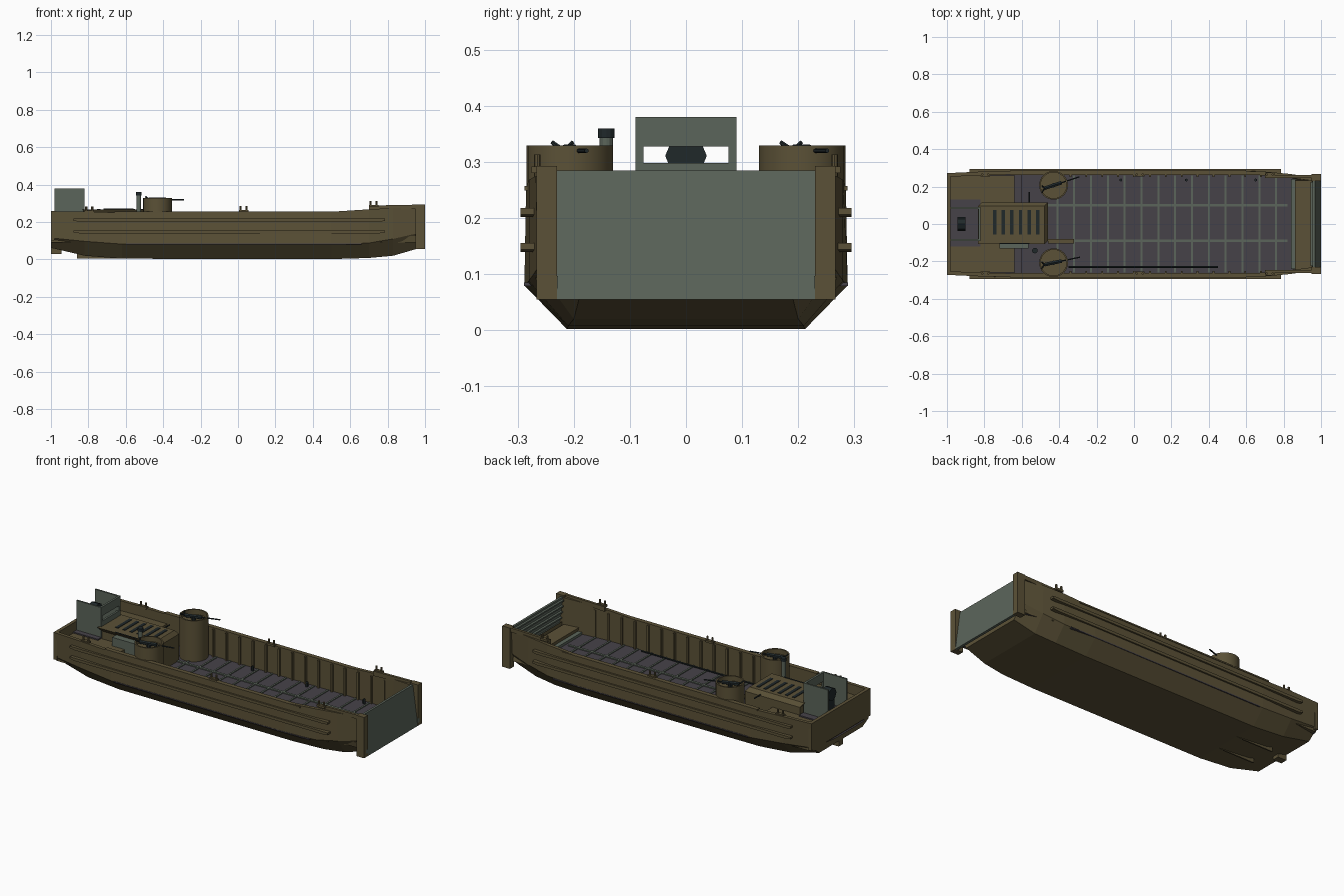
import bpy, bmesh, math
from mathutils import Vector

if "Cube" in bpy.data.objects:
    bpy.data.objects.remove(bpy.data.objects["Cube"], do_unlink=True)


def material(name, color):
    m = bpy.data.materials.new(name)
    m.use_nodes = True
    m.diffuse_color = (*color, 1)
    m.node_tree.nodes["Principled BSDF"].inputs["Base Color"].default_value = (*color, 1)
    return m


OLIVE = material("olive paint", (0.105, 0.083, 0.038))
GREEN = material("grey green", (0.105, 0.13, 0.103))
DECK = material("deck grey", (0.062, 0.055, 0.066))
DARK = material("dark steel", (0.014, 0.021, 0.023))


def finish(name, bm, *mats):
    bmesh.ops.recalc_face_normals(bm, faces=bm.faces[:])
    me = bpy.data.meshes.new(name)
    bm.to_mesh(me)
    bm.free()
    ob = bpy.data.objects.new(name, me)
    bpy.context.collection.objects.link(ob)
    for m in mats:
        me.materials.append(m)
    return ob


def box(name, xs, ys, zs, mat, taper=0.0):
    """Box from ranges; taper pulls the top edges inward."""
    bm = bmesh.new()
    bmesh.ops.create_cube(bm, size=1)
    for v in bm.verts:
        top = v.co.z > 0
        v.co = [r[0] if c < 0 else r[1] for c, r in zip(v.co, (xs, ys, zs))]
        if top and taper:
            v.co.x += taper if v.co.x == xs[0] else -taper
            v.co.y += taper if v.co.y == ys[0] else -taper
    return finish(name, bm, mat)


def rod(name, a, b, radius, mat, sides=8):
    a, b = Vector(a), Vector(b)
    bm = bmesh.new()
    bmesh.ops.create_cone(bm, cap_ends=True, segments=sides, radius1=radius,
                          radius2=radius, depth=(b - a).length)
    turn = (b - a).to_track_quat("Z", "Y")
    for v in bm.verts:
        v.co = turn @ v.co + (a + b) / 2
    return finish(name, bm, mat)


def prism(name, profile, ys, mat):
    """Extrude an x-z profile across y."""
    bm = bmesh.new()
    face = bm.faces.new([bm.verts.new((x, ys[0], z)) for x, z in profile])
    side = bmesh.ops.extrude_face_region(bm, geom=[face])["geom"]
    moved = [g for g in side if isinstance(g, bmesh.types.BMVert)]
    bmesh.ops.translate(bm, verts=moved, vec=(0, ys[1] - ys[0], 0))
    return finish(name, bm, mat)


# Hull: U-shaped sections lofted along x
FLOOR = 0.09
stations = [  # x, top width, chine width, chine z, bottom width, bottom z, top z
    (-1.0, .272, .265, .115, .20, .062, .258),
    (-.82, .28, .275, .097, .21, .02, .256),
    (-.62, .285, .286, .082, .212, .004, .25),
    (.5, .285, .288, .08, .212, .002, .255),
    (.7, .28, .28, .088, .21, .008, .268),
    (.83, .268, .265, .11, .20, .02, .275),
    (.96, .25, .245, .14, .19, .058, .28),
]
bm = bmesh.new()
rings = []
for x, tw, cw, cz, bw, bz, tz in stations:
    half = [(bw, bz), (cw, cz), (tw, tz), (tw - .02, tz), (tw - .02, FLOOR)]
    loop = half + [(-y, z) for y, z in reversed(half)]
    rings.append([bm.verts.new((x, y, z)) for y, z in loop])
for r, s in zip(rings, rings[1:]):
    for i in range(len(r)):
        j = (i + 1) % len(r)
        f = bm.faces.new((r[i], r[j], s[j], s[i]))
        f.material_index = 1 if i == 4 else 0
for ring in (rings[0], rings[-1]):
    bm.faces.new(ring)
hull = finish("hull", bm, OLIVE, DECK)

# Stern deck, transom and helm well
box("stern_deck", (-.99, -.64), (-.26, .26), (FLOOR, .2), OLIVE)
box("transom", (-1, -.98), (-.271, .271), (.1, .258), OLIVE)
box("helm_floor", (-.98, -.82), (-.12, .13), (.2, .207), DECK)
box("stern_bracket", (-1, -.945), (-.02, .02), (.03, .065), OLIVE)
box("side_deck", (-.64, -.6), (-.262, .262), (FLOOR, .12), DECK)

# Bow sill and cheek framing
box("bow_sill", (.87, .96), (-.24, .24), (FLOOR, .125), OLIVE, .008)
box("sill_bar", (.84, .865), (-.24, .24), (FLOOR, .105), GREEN)
prism("ramp", [(.985, .055), (1, .055), (.968, .285), (.955, .285)], (-.23, .23), GREEN)
for i in range(6):
    z = .09 + i * .035
    x = .985 - (z - .055) * .13
    box("ramp_rib", (x - .014, x), (-.225, .225), (z, z + .008), GREEN)

# Floor grid
for y in (-.09, .1):
    box("floor_runner", (-.46, .82), (y - .007, y + .007), (FLOOR, .096), GREEN)
for i in range(14):
    x = -.41 + i * .09
    box("floor_slat", (x - .005, x + .005), (-.26, .26), (FLOOR, .095), GREEN)
rod("floor_pipe", (-.35, -.23, .105), (.45, -.23, .105), .005, DARK, 6)
for x in (-.07, .28, .65):
    rod("floor_ring", (x, .235, FLOOR), (x, .235, .115), .008, DARK, 6)

for s in (-1, 1):
    def span(a, b):
        return tuple(sorted((s * a, s * b)))

    # Bow posts, bulwarks and hinges
    box("bow_post", (.95, 1), span(.23, .266), (.055, .293), OLIVE)
    prism("bow_bulwark", [(.7, .26), (.96, .27), (.96, .293), (.7, .288)],
          span(.247, .262), OLIVE)
    box("ramp_hinge", (.985, 1.0), span(.228, .246), (.072, .097), GREEN)

    # Rubbing rails with tapered ends
    for z in (.148, .21):
        prism("rub_rail", [(-.88, z - .003), (-.85, z - .008), (.76, z - .008),
                           (.785, z - .004), (.785, z + .008), (-.88, z + .008)],
              span(.27, .295), OLIVE)
    box("chine_strip", (-.6, .66), span(.27, .289), (.079, .085), DECK)
    box("gunwale_cap", (-.66, .6), span(.262, .288), (.249, .257), OLIVE)

    # Wall ribs
    for i in range(14):
        x = -.34 + i * .085
        box("wall_rib", (x - .005, x + .005), span(.252, .268), (FLOOR, .25), OLIVE)

    # Paired mooring posts on the gunwales
    for x, z in ((-.795, .25), (.03, .252), (.725, .28)):
        box("cleat_base", (x - .025, x + .025), span(.255, .275), (z, z + .012), OLIVE)
        for dx in (-.016, .016):
            rod("mooring_post", (x + dx, s * .265, z), (x + dx, s * .265, z + .033),
                .006, OLIVE, 8)

    # Gun tub with open rim
    bm = bmesh.new()
    profile = [(.077, FLOOR), (.077, .329), (.069, .329), (.069, .3), (0, .3)]
    verts = [bm.verts.new((r, 0, z)) for r, z in profile]
    edges = [bm.edges.new(p) for p in zip(verts, verts[1:])]
    bmesh.ops.spin(bm, geom=verts + edges, cent=(0, 0, 0), axis=(0, 0, 1),
                   angle=math.tau, steps=24, use_duplicate=False)
    bmesh.ops.remove_doubles(bm, verts=bm.verts[:], dist=.0005)
    bmesh.ops.translate(bm, verts=bm.verts[:], vec=(-.43, s * .207, 0))
    tub = finish("gun_tub", bm, OLIVE)
    bpy.context.view_layer.objects.active = tub
    tub.select_set(True)
    bpy.ops.object.shade_smooth_by_angle(angle=math.radians(35))
    tub.select_set(False)

    # Machine gun
    y = s * .207
    aim = Vector((.95, .31 if s > 0 else .2, 0)).normalized()
    c = Vector((-.43, y, .32))
    rod("gun_mount", (-.43, y, .3), c, .012, DARK)
    rod("gun_body", c - aim * .05, c + aim * .045, .011, DARK, 6)
    rod("gun_barrel", c, c + aim * .145, .004, DARK, 6)
    for d in (-.018, .018):
        rod("gun_handle", c - aim * .05, c - aim * .065 + Vector((0, d, .015)), .004, DARK, 6)

    # Helm side shields
    box("helm_shield", (-.98, -.82), span(.08, .09), (.2, .38), GREEN)

    # Skegs under the stern
    prism("skeg", [(-.86, .004), (-.86, .04), (-.6, .01), (-.6, .004)],
          span(.07, .078), OLIVE)

# Helm front shield with viewing slot, wheel and pedestal
box("shield_top", (-.832, -.82), (-.09, .09), (.328, .38), GREEN)
box("shield_bottom", (-.832, -.82), (-.09, .09), (.2, .298), GREEN)
for y in (-.083, .083):
    box("shield_post", (-.832, -.82), (y - .007, y + .007), (.29, .34), GREEN)
rod("helm_drum", (-.945, 0, .311), (-.9, 0, .311), .037, DARK, 8)
box("helm_pedestal", (-.94, -.905), (-.025, .025), (.2, .3), DARK)

# Engine cover with louvres
box("engine_base", (-.815, -.46), (-.09, .115), (FLOOR, .245), OLIVE)
box("engine_lid", (-.815, -.46), (-.09, .115), (.245, .268), OLIVE, .018)
for i in range(6):
    x = -.745 + i * .046
    box("louvre", (x - .009, x + .009), (-.055, .075), (.267, .271), DARK)
box("engine_step", (-.72, -.565), (-.132, -.088), (.12, .25), GREEN)
box("cover_handrail", (-.46, -.32), (-.105, -.08), (FLOOR, .115), OLIVE)

# Exhaust stack and tool pole
rod("exhaust_pipe", (-.53, -.142, FLOOR), (-.53, -.142, .346), .012, GREEN, 12)
rod("exhaust_cap", (-.53, -.142, .343), (-.53, -.142, .36), .015, DARK, 12)
rod("tool_pole", (-.72, -.105, .27), (-.56, -.105, .27), .003, DARK, 6)
rod("control_lever", (-.56, .115, .25), (-.56, .17, .25), .004, DARK, 6)
